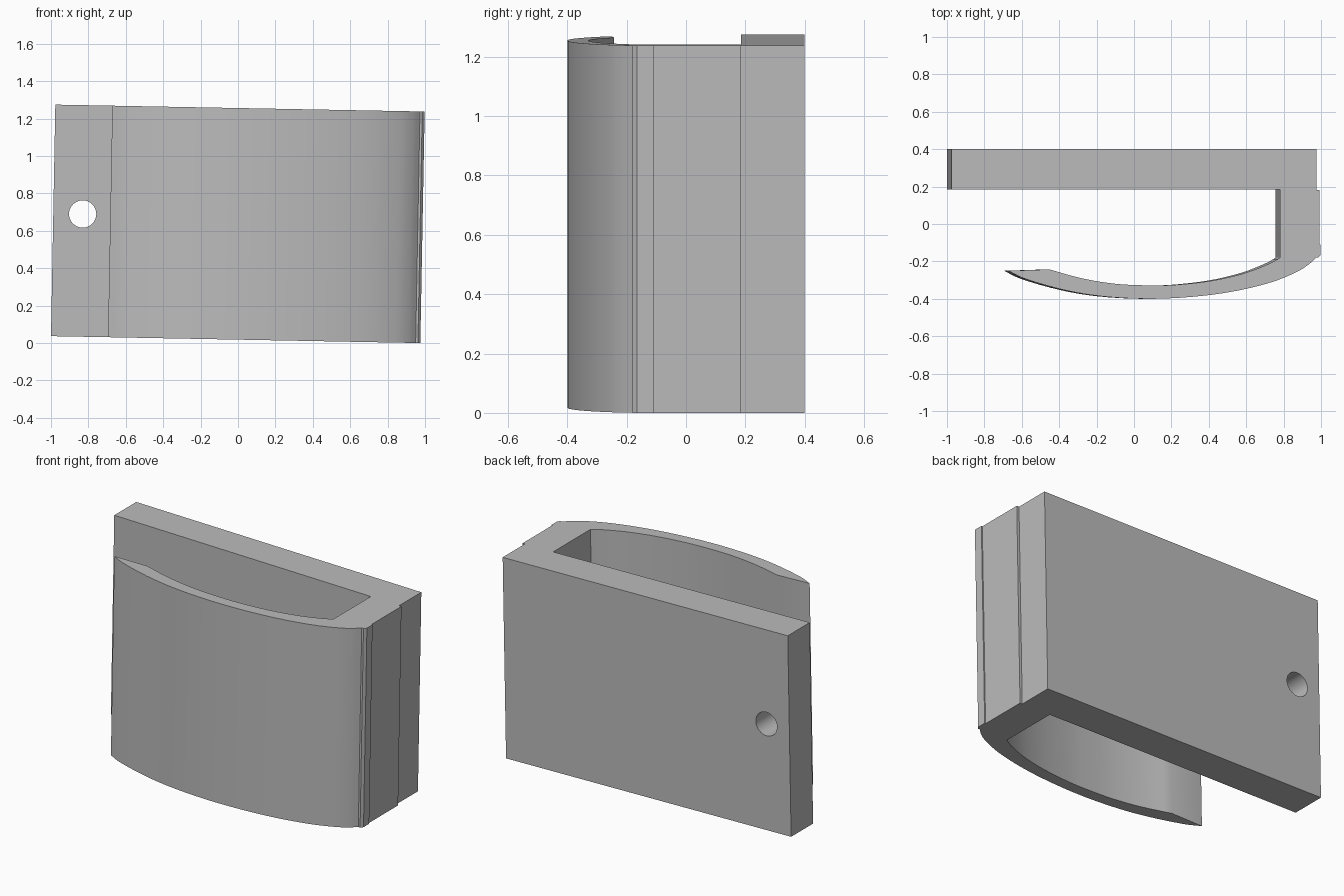
import bpy, bmesh, math
from mathutils import Vector, Matrix

cube = bpy.data.objects.get("Cube")
if cube:
    bpy.data.objects.remove(cube, do_unlink=True)

HEIGHT = 1.238
TILT = 0.0187

grey = bpy.data.materials.new("plain grey")
grey.use_nodes = True
colour = (0.5, 0.5, 0.5, 1)
grey.diffuse_color = colour
grey.node_tree.nodes["Principled BSDF"].inputs["Base Color"].default_value = colour


def smooth_path(points, steps=4):
    """Catmull-Rom curve through the points."""
    pts = [Vector(p) for p in points]
    pts = [2 * pts[0] - pts[1]] + pts + [2 * pts[-1] - pts[-2]]
    out = []
    for a, b, c, d in zip(pts, pts[1:], pts[2:], pts[3:]):
        for i in range(steps):
            t = i / steps
            out.append(0.5 * (2 * b + (c - a) * t + (2 * a - 5 * b + 4 * c - d) * t ** 2
                              + (3 * b - a - 3 * c + d) * t ** 3))
    return out + [pts[-2]]


def extrude_profile(name, profile, height):
    bm = bmesh.new()
    face = bm.faces.new([bm.verts.new((p[0], p[1], 0)) for p in profile])
    top = bmesh.ops.extrude_face_region(bm, geom=[face])
    bmesh.ops.translate(bm, vec=(0, 0, height),
                        verts=[v for v in top["geom"] if isinstance(v, bmesh.types.BMVert)])
    bmesh.ops.recalc_face_normals(bm, faces=bm.faces)
    mesh = bpy.data.meshes.new(name)
    bm.to_mesh(mesh)
    bm.free()
    obj = bpy.data.objects.new(name, mesh)
    bpy.context.collection.objects.link(obj)
    mesh.materials.append(grey)
    return obj


# Curved front clip: outer and inner sweeps
outer = smooth_path([(-0.695, -0.25), (-0.6, -0.295), (-0.4, -0.352), (-0.2, -0.386),
                     (0.04, -0.4), (0.28, -0.39), (0.5, -0.362), (0.7, -0.315),
                     (0.84, -0.26), (0.91, -0.217), (0.95, -0.18)])
inner = smooth_path([(0.757, -0.18), (0.7, -0.212), (0.57, -0.262), (0.4, -0.302),
                     (0.2, -0.325), (0.05, -0.328), (-0.12, -0.32), (-0.3, -0.291),
                     (-0.475, -0.243)])

# Back plate, side wall with its small lip, and clip in one closed outline
outline = ([(-1, 0.185), (-1, 0.4), (0.952, 0.4), (0.952, 0.183), (0.968, 0.183),
            (0.968, -0.11), (0.975, -0.11), (0.975, -0.165), (0.962, -0.18)]
           + outer[::-1] + inner[::-1] + [(0.757, 0.185)])
clip = extrude_profile("clip_body", outline, HEIGHT)

# Round hole through the free end of the back plate
circle = [(0.073 * math.cos(math.tau * i / 32), 0.073 * math.sin(math.tau * i / 32))
          for i in range(32)]
cutter = extrude_profile("hole_cutter", circle, 0.4)
cutter.data.transform(Matrix.Translation((-0.843, 0.5, 0.656)) @ Matrix.Rotation(math.pi / 2, 4, "X"))
cutter.hide_render = True
cut = clip.modifiers.new("hole", "BOOLEAN")
cut.object = cutter
cut.solver = "EXACT"
bpy.ops.object.select_all(action="DESELECT")
bpy.context.view_layer.objects.active = clip
clip.select_set(True)
bpy.ops.object.modifier_apply(modifier=cut.name)
bpy.data.objects.remove(cutter, do_unlink=True)

# Slight lean of the whole part, lowest edge on the ground
clip.data.transform(Matrix.Rotation(TILT, 4, "Y"))
lowest = min(v.co.z for v in clip.data.vertices)
clip.data.transform(Matrix.Translation((0, 0, -lowest)))
bpy.ops.object.shade_smooth_by_angle(angle=math.radians(25))
